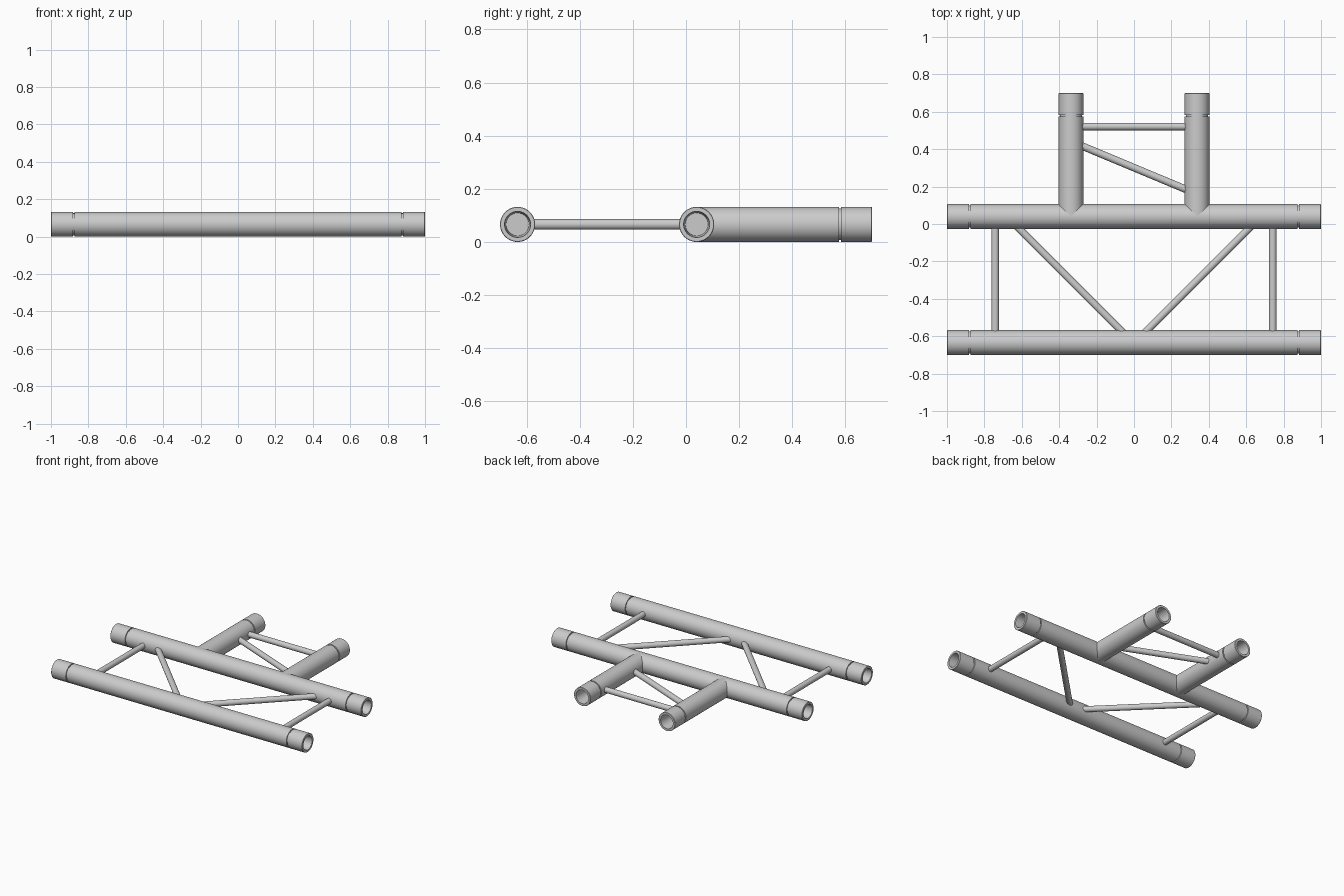
import bpy, bmesh
from mathutils import Vector

if "Cube" in bpy.data.objects:
    bpy.data.objects.remove(bpy.data.objects["Cube"])

R = 0.066          # main tube radius
BR = 0.02          # brace radius
Z = R              # centre height of the flat frame


def lathe(name, start, end, profile, sides):
    """Revolve (distance, radius) pairs around the line start -> end."""
    start, end = Vector(start), Vector(end)
    rot = (end - start).to_track_quat('Z', 'Y')
    bm = bmesh.new()
    verts = [bm.verts.new((r, 0, d)) for d, r in profile]
    edges = [bm.edges.new(p) for p in zip(verts, verts[1:])]
    bmesh.ops.spin(bm, geom=verts + edges, cent=(0, 0, 0), axis=(0, 0, 1),
                   angle=6.283185307, steps=sides, use_merge=False)
    bmesh.ops.remove_doubles(bm, verts=bm.verts, dist=1e-5)
    bmesh.ops.recalc_face_normals(bm, faces=bm.faces)
    me = bpy.data.meshes.new(name)
    bm.to_mesh(me)
    bm.free()
    ob = bpy.data.objects.new(name, me)
    bpy.context.collection.objects.link(ob)
    ob.location = start
    ob.rotation_mode = 'QUATERNION'
    ob.rotation_quaternion = rot
    bpy.ops.object.select_all(action='DESELECT')
    ob.select_set(True)
    bpy.context.view_layer.objects.active = ob
    bpy.ops.object.shade_smooth_by_angle(angle=0.6)
    return ob


# Open coupler end: tapered socket, rim, then the seam groove
COUPLER = [(0.12, 0), (0.12, 0.043), (0.0, 0.049), (0.0, R - 0.002), (0.002, R),
           (0.117, R), (0.117, R - 0.007), (0.125, R - 0.007), (0.125, R)]


def tube(name, start, end, both=True):
    length = (Vector(end) - Vector(start)).length
    far = [(length - d, r) for d, r in reversed(COUPLER)]
    near = COUPLER if both else [(0, 0), (0, R)]
    return lathe(name, start, end, near + far, 64)


def brace(name, start, end):
    length = (Vector(end) - Vector(start)).length
    return lathe(name, start, end, [(0, 0), (0, BR), (length, BR), (length, 0)], 32)


# Long chords
Y_BACK, Y_FRONT = 0.04, -0.634
tube("back_chord", (-1, Y_BACK, Z), (1, Y_BACK, Z))
tube("front_chord", (-1, Y_FRONT, Z), (1, Y_FRONT, Z))

for side, s in (("left", -1), ("right", 1)):
    # Branch stub growing out of the back chord
    tube(side + "_branch", (s * 0.337, Y_BACK, Z), (s * 0.337, 0.70, Z), both=False)
    # Straight and diagonal braces between the chords
    brace(side + "_cross_brace", (s * 0.742, Y_FRONT + 0.045, Z), (s * 0.742, Y_BACK - 0.045, Z))
    brace(side + "_diagonal_brace", (s * 0.05, -0.59, Z), (s * 0.635, -0.005, Z))

# Braces between the two branch stubs
brace("branch_cross_brace", (-0.29, 0.521, Z), (0.29, 0.521, Z))
brace("branch_diagonal_brace", (-0.29, 0.422, Z), (0.29, 0.18, Z))
